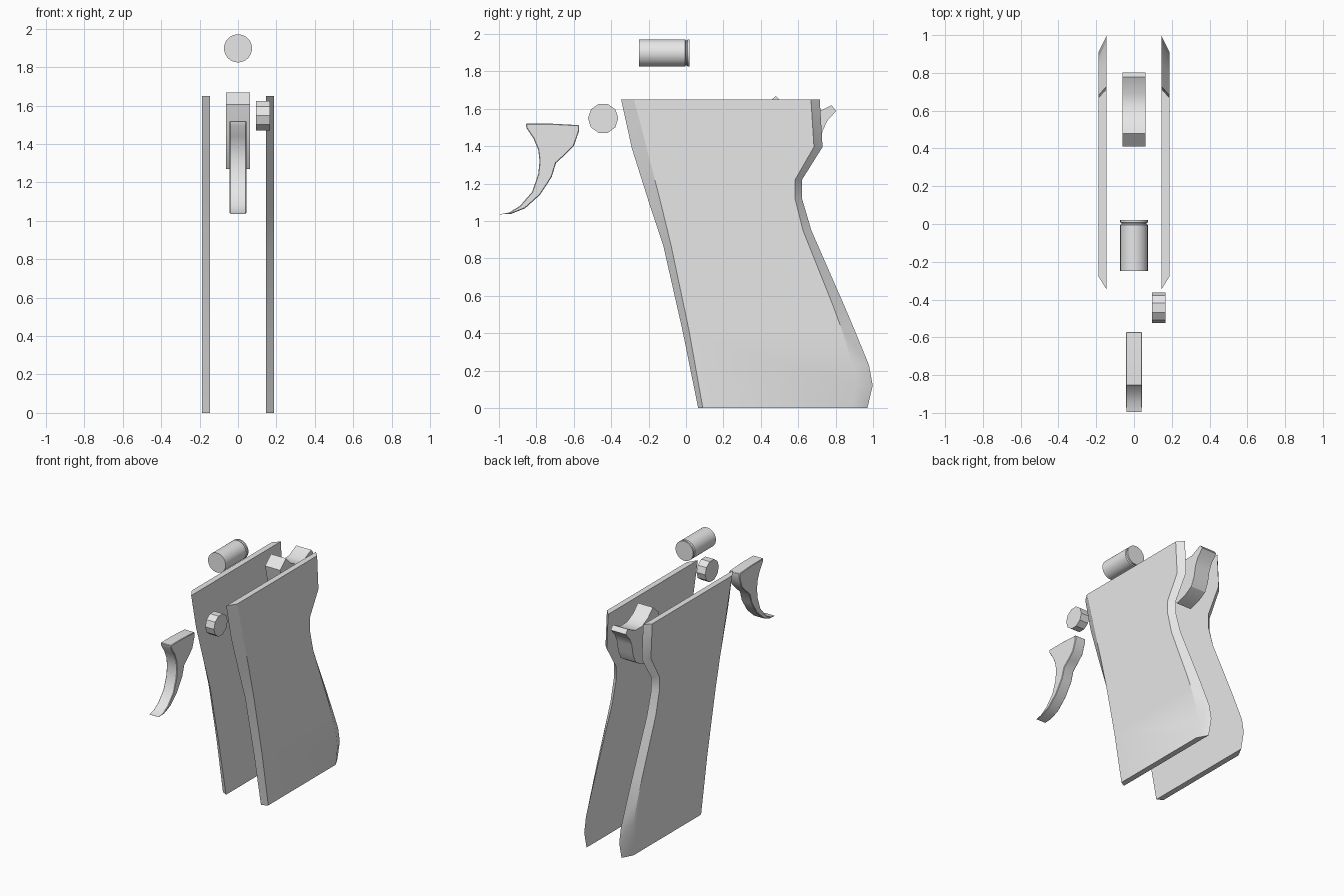
import bpy, bmesh, math

if "Cube" in bpy.data.objects:
    bpy.data.objects.remove(bpy.data.objects["Cube"])

metal = bpy.data.materials.new("light grey")
metal.diffuse_color = (0.8, 0.8, 0.8, 1)
metal.use_nodes = True
metal.node_tree.nodes["Principled BSDF"].inputs["Base Color"].default_value = metal.diffuse_color


def loft(name, rings, angle=30, bevel=0.0):
    """Skin a list of (x, [(y, z), ...]) cross-sections and cap both ends."""
    bm = bmesh.new()
    loops = [[bm.verts.new((x, y, z)) for y, z in pts] for x, pts in rings]
    n = len(loops[0])
    for a, b in zip(loops, loops[1:]):
        for i in range(n):
            j = (i + 1) % n
            bm.faces.new((a[i], a[j], b[j], b[i]))
    bm.faces.new(loops[0])
    bm.faces.new(loops[-1])
    bmesh.ops.recalc_face_normals(bm, faces=bm.faces)
    mesh = bpy.data.meshes.new(name)
    bm.to_mesh(mesh)
    bm.free()
    mesh.materials.append(metal)
    ob = bpy.data.objects.new(name, mesh)
    bpy.context.collection.objects.link(ob)
    if bevel:
        mod = ob.modifiers.new("soft edges", 'BEVEL')
        mod.width, mod.segments, mod.limit_method = bevel, 1, 'ANGLE'
        mod.angle_limit = math.radians(50)
    bpy.ops.object.select_all(action='DESELECT')
    ob.select_set(True)
    bpy.context.view_layer.objects.active = ob
    bpy.ops.object.shade_smooth_by_angle(angle=math.radians(angle))
    return ob


# Grip panels: wide inner outline, narrower outer outline gives sloped edges
inner = [(-.347, 1.65), (-.29, 1.39), (-.205, 1.12), (-.122, .87), (-.02, .42), (.065, 0),
         (.97, 0), (.998, .12), (.978, .23), (.90, .42), (.845, .55), (.67, .95),
         (.62, 1.12), (.62, 1.22), (.73, 1.395), (.715, 1.65)]
outer = [(-.278, 1.65), (-.21, 1.39), (-.136, 1.10), (-.08, .87), (.015, .42), (.09, 0),
         (.89, 0), (.91, .12), (.892, .23), (.833, .42), (.785, .55), (.625, .95),
         (.583, 1.12), (.583, 1.22), (.684, 1.395), (.668, 1.65)]
for side, label in ((1, "right"), (-1, "left")):
    loft(label + "_grip_panel", [(side * .145, inner), (side * .188, outer)])

# Trigger: curved blade with a flared top
trigger = [(-.857, 1.52), (-.72, 1.52), (-.572, 1.512), (-.572, 1.48), (-.60, 1.40),
           (-.645, 1.355), (-.695, 1.31), (-.718, 1.235), (-.78, 1.14), (-.86, 1.068),
           (-.935, 1.038), (-.998, 1.035), (-.945, 1.045), (-.888, 1.08), (-.823, 1.155),
           (-.79, 1.25), (-.783, 1.32), (-.79, 1.38), (-.815, 1.44), (-.852, 1.495)]
loft("trigger", [(-.043, trigger), (.043, trigger)], 35, .006)

# Hammer: striking face at the front, concave top and a rear thumb spur
hammer = [(.41, 1.605), (.48, 1.668), (.54, 1.61), (.61, 1.575), (.69, 1.575), (.778, 1.618),
          (.803, 1.588), (.755, 1.535), (.73, 1.48), (.715, 1.40), (.685, 1.335),
          (.62, 1.295), (.53, 1.27), (.475, 1.36), (.44, 1.47)]
loft("hammer", [(-.062, hammer), (.062, hammer)])

# Ten-sided button beside the right panel
button = [(-.443 + .081 * math.cos(i * math.tau / 10),
           1.548 + .081 * math.sin(i * math.tau / 10)) for i in range(10)]
loft("side_button", [(.095, button), (.167, button)], 20)

# Round plug lying along y, with a groove and rim at the back
steps = [(-.25, .073), (-.005, .073), (0, .066), (.005, .066), (.008, .073), (.02, .073)]
plug = loft("rimmed_plug",
            [(y, [(r * math.cos(i * math.tau / 32), r * math.sin(i * math.tau / 32))
                  for i in range(32)]) for y, r in steps])
plug.rotation_euler.z = math.pi / 2
plug.location = (0, 0, 1.898)
